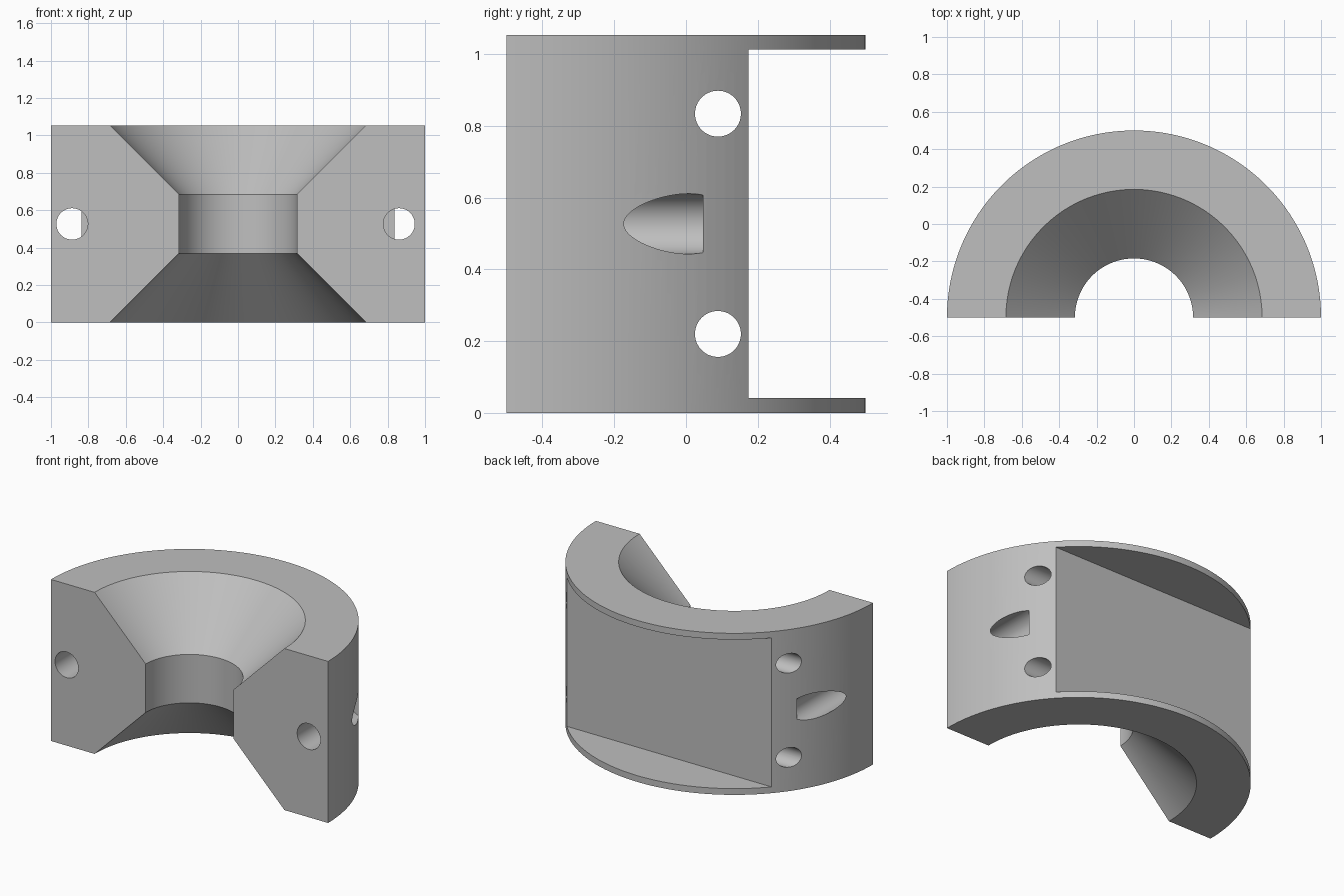
import bpy
import bmesh
from math import pi, cos, sin
from mathutils import Matrix, Vector

HEIGHT = 1.054
MID = HEIGHT / 2
AXIS_Y = -0.5
STEPS = 96

cube = bpy.data.objects.get("Cube")
if cube:
    bpy.data.objects.remove(cube, do_unlink=True)

# Single grey material
grey = bpy.data.materials.new("plain grey")
grey.use_nodes = True
colour = (0.52, 0.52, 0.52, 1)
grey.diffuse_color = colour
grey.node_tree.nodes["Principled BSDF"].inputs["Base Color"].default_value = colour


def finish(bm, name):
    bmesh.ops.recalc_face_normals(bm, faces=bm.faces[:])
    mesh = bpy.data.meshes.new(name)
    bm.to_mesh(mesh)
    bm.free()
    mesh.materials.append(grey)
    obj = bpy.data.objects.new(name, mesh)
    bpy.context.collection.objects.link(obj)
    return obj


def half_turn(name, profile):
    """Closed (radius, z) profile swept half a turn, with capped ends."""
    bm = bmesh.new()
    rings = []
    for i in range(STEPS + 1):
        a = pi * i / STEPS
        rings.append([bm.verts.new((r * cos(a), AXIS_Y + r * sin(a), z))
                      for r, z in profile])
    n = len(profile)
    for a, b in zip(rings, rings[1:]):
        for j in range(n):
            k = (j + 1) % n
            bm.faces.new((a[j], a[k], b[k], b[j]))
    bm.faces.new(rings[0])
    bm.faces.new(rings[-1])
    return finish(bm, name)


def rod(name, start, end, radius):
    """Cylinder running between two points."""
    start, end = Vector(start), Vector(end)
    direction = end - start
    turn = direction.to_track_quat('Z', 'Y').to_matrix().to_4x4()
    bm = bmesh.new()
    bmesh.ops.create_cone(bm, cap_ends=True, segments=64, radius1=radius,
                          radius2=radius, depth=direction.length,
                          matrix=Matrix.Translation((start + end) / 2) @ turn)
    return finish(bm, name)


def block(name, low, high):
    low, high = Vector(low), Vector(high)
    bm = bmesh.new()
    bmesh.ops.create_cube(bm, size=1, matrix=Matrix.Translation((low + high) / 2)
                          @ Matrix.Diagonal((*(high - low), 1)))
    return finish(bm, name)


# Half collar with a double-flared bore
throat, mouth = 0.316, 0.685
flare = mouth - throat
body = half_turn("half_collar", [
    (1, 0), (1, HEIGHT), (mouth, HEIGHT), (throat, HEIGHT - flare),
    (throat, flare), (mouth, 0)])

# Flat recess across the back, leaving a thin lip above and below
cutters = [block("back_recess", (-1.2, 0.174, 0.041), (1.2, 0.8, HEIGHT - 0.041))]

# Cross holes running side to side
for z in (MID - 0.307, MID + 0.307):
    cutters.append(rod("cross_hole", (-1.2, 0.089, z), (1.2, 0.089, z), 0.064))

# Blind bolt holes from the front that break out of the sides
for x in (-0.887, 0.861):
    cutters.append(rod("bolt_hole", (x, -0.8, MID), (x, 0.048, MID), 0.084))

bpy.context.view_layer.objects.active = body
for cutter in cutters:
    cutter.hide_render = True
    mod = body.modifiers.new(cutter.name, 'BOOLEAN')
    mod.operation = 'DIFFERENCE'
    mod.solver = 'EXACT'
    mod.object = cutter
    bpy.ops.object.modifier_apply(modifier=mod.name)
    bpy.data.objects.remove(cutter, do_unlink=True)

# Smooth curved walls, sharp corners
for obj in bpy.context.selected_objects:
    obj.select_set(False)
body.select_set(True)
bpy.ops.object.shade_smooth_by_angle(angle=pi / 6)
